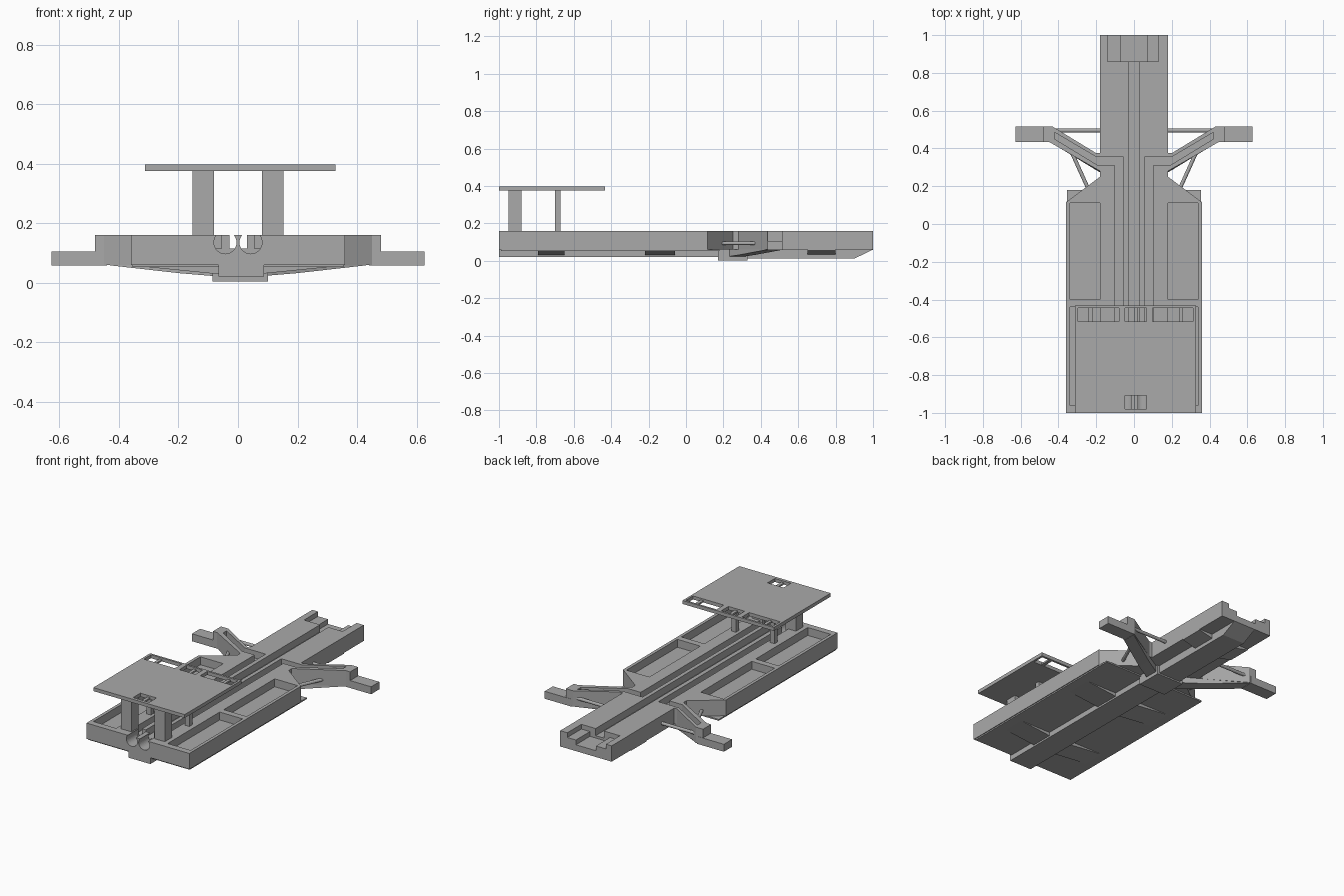
import bpy, bmesh
from mathutils import Vector

old = bpy.data.objects.get("Cube")
if old:
    bpy.data.objects.remove(old, do_unlink=True)

grey = bpy.data.materials.new("plain grey")
grey.use_nodes = True
grey.diffuse_color = (0.4, 0.4, 0.4, 1)
grey.node_tree.nodes["Principled BSDF"].inputs["Base Color"].default_value = (0.4, 0.4, 0.4, 1)


def finish(name, bm):
    bmesh.ops.recalc_face_normals(bm, faces=bm.faces)
    mesh = bpy.data.meshes.new(name)
    bm.to_mesh(mesh)
    bm.free()
    mesh.materials.append(grey)
    obj = bpy.data.objects.new(name, mesh)
    bpy.context.collection.objects.link(obj)
    return obj


def extrude(name, points, offset):
    """Extrude a closed 3D outline along an offset."""
    bm = bmesh.new()
    face = bm.faces.new([bm.verts.new(p) for p in points])
    new = bmesh.ops.extrude_face_region(bm, geom=[face])["geom"]
    verts = [v for v in new if isinstance(v, bmesh.types.BMVert)]
    bmesh.ops.translate(bm, verts=verts, vec=offset)
    return finish(name, bm)


def plan(name, points, z0, z1, side=1):
    """Extrude a top-view outline upwards."""
    return extrude(name, [(side * x, y, z0) for x, y in points], (0, 0, z1 - z0))


def box(name, x0, x1, y0, y1, z0, z1):
    return plan(name, [(x0, y0), (x1, y0), (x1, y1), (x0, y1)], z0, z1)


def rod(name, a, b, radius, sides=12):
    a, b = Vector(a), Vector(b)
    bm = bmesh.new()
    bmesh.ops.create_cone(bm, cap_ends=True, segments=sides, radius1=radius,
                          radius2=radius, depth=(b - a).length)
    turn = (b - a).to_track_quat('Z', 'Y')
    for v in bm.verts:
        v.co = turn @ v.co + (a + b) / 2
    return finish(name, bm)


def cut(target, cutter):
    mod = target.modifiers.new("cut", 'BOOLEAN')
    mod.operation = 'DIFFERENCE'
    mod.solver = 'EXACT'
    mod.object = cutter
    bpy.context.view_layer.update()
    deps = bpy.context.evaluated_depsgraph_get()
    mesh = bpy.data.meshes.new_from_object(target.evaluated_get(deps))
    target.modifiers.clear()
    target.data = mesh
    bpy.data.objects.remove(cutter, do_unlink=True)


# Deck with both arms in one outline
TOP, FLOOR = 0.16, 0.06
half = [(0.36, -1), (0.36, 0.115), (0.18, 0.25), (0.18, 0.28), (0.45, 0.435),
        (0.48, 0.435), (0.48, 0.515), (0.43, 0.515), (0.2, 0.375), (0.18, 0.375), (0.18, 1)]
deck = plan("deck", half + [(-x, y) for x, y in reversed(half)], FLOOR, TOP)

# Deck pockets and cable channels
channel = [(0.055, -0.9), (0.1, -0.9), (0.1, 0.31), (0.19, 0.31), (0.42, 0.45),
           (0.42, 0.485), (0.2, 0.355), (0.055, 0.355)]
for side in (1, -1):
    for y0, y1 in ((-0.96, -0.44), (-0.4, 0.115)):
        points = [(0.18, y0), (0.34, y0), (0.34, min(y1, 0.11)), (0.18, min(y1, 0.11))]
        cut(deck, plan("pocket_cutter", points, 0.11, 0.2, side))
    cut(deck, plan("channel_cutter", channel, 0.115, 0.2, side))
    cut(deck, rod("hole_cutter", (side * 0.043, -1.1, 0.135), (side * 0.043, -0.88, 0.135), 0.038, 32))
cut(deck, box("centre_channel_cutter", -0.028, 0.03, -0.9, 0.9, 0.115, 0.2))
cut(deck, box("rear_notch_cutter", -0.14, 0.13, 0.86, 1.1, 0.13, 0.2))
cut(deck, box("rear_slot_cutter", -0.07, 0.07, 0.86, 1.1, 0.1, 0.2))

# Thin floor plate reaching past the angled shoulders
box("floor_plate", -0.355, 0.355, -0.99, 0.18, 0.052, 0.061)

# Keel: straight front part, deeper rear part with a raked end
box("front_keel", -0.065, 0.087, -1, 0.18, 0.02, 0.06)
profile = [(0.17, 0.06), (0.17, 0.012), (0.9, 0.012), (1, 0.06)]
extrude("rear_keel", [(-0.065, y, z) for y, z in profile], (0.152, 0, 0))
box("keel_pad", -0.085, 0.1, 0.17, 0.33, 0.003, 0.06)

for side, label in ((1, "left"), (-1, "right")):
    # Wedge ribs under the floor
    for y0, y1, reach in ((-0.79, -0.65, 0.33), (-0.22, -0.06, 0.33), (0.65, 0.8, 0.18)):
        wedge = [(0.06, 0.062), (0.06, 0.028), (reach, 0.055), (reach, 0.062)]
        extrude(label + "_rib", [(side * x, y0, z) for x, z in wedge], (0, y1 - y0, 0))

    # Sloped brace under each arm
    brace = [(0.08, 0.22, 0.061), (0.08, 0.22, 0.022), (0.2, 0.285, 0.032),
             (0.43, 0.425, 0.058), (0.43, 0.425, 0.061)]
    extrude(label + "_arm_brace", [(side * x, y, z) for x, y, z in brace], (0, 0.085, 0))

    # Arm tip and support rods
    x0, x1 = sorted((side * 0.44, side * 0.627))
    box(label + "_arm_tip", x0, x1, 0.435, 0.517, 0.058, 0.105)
    rod(label + "_cross_rod", (side * 0.16, 0.495, 0.11), (side * 0.44, 0.495, 0.11), 0.01)
    rod(label + "_diagonal_rod", (side * 0.235, 0.17, 0.094), (side * 0.33, 0.38, 0.094), 0.01)

    # Platform posts
    x0, x1 = sorted((side * 0.08, side * 0.153))
    box(label + "_front_post", x0, x1, -0.95, -0.88, 0.1, 0.377)
    x0, x1 = sorted((side * 0.12, side * 0.15))
    box(label + "_back_post", x0, x1, -0.7, -0.67, 0.1, 0.377)

# Raised platform with cut-outs
platform = box("platform", -0.312, 0.327, -1, -0.432, 0.375, 0.397)
for x0, x1, y0, y1 in ((-0.297, -0.08, -0.517, -0.445), (-0.048, 0.065, -0.517, -0.445),
                       (0.097, 0.313, -0.517, -0.445), (-0.048, 0.065, -0.98, -0.907)):
    cut(platform, box("window_cutter", x0, x1, y0, y1, 0.3, 0.5))
# Small bars across the windows
for x0, x1 in ((-0.24, -0.22), (0, 0.02), (0.24, 0.26)):
    box("window_bar", x0, x1, -0.52, -0.44, 0.376, 0.386)
box("front_window_bar", 0, 0.02, -0.985, -0.9, 0.376, 0.386)
